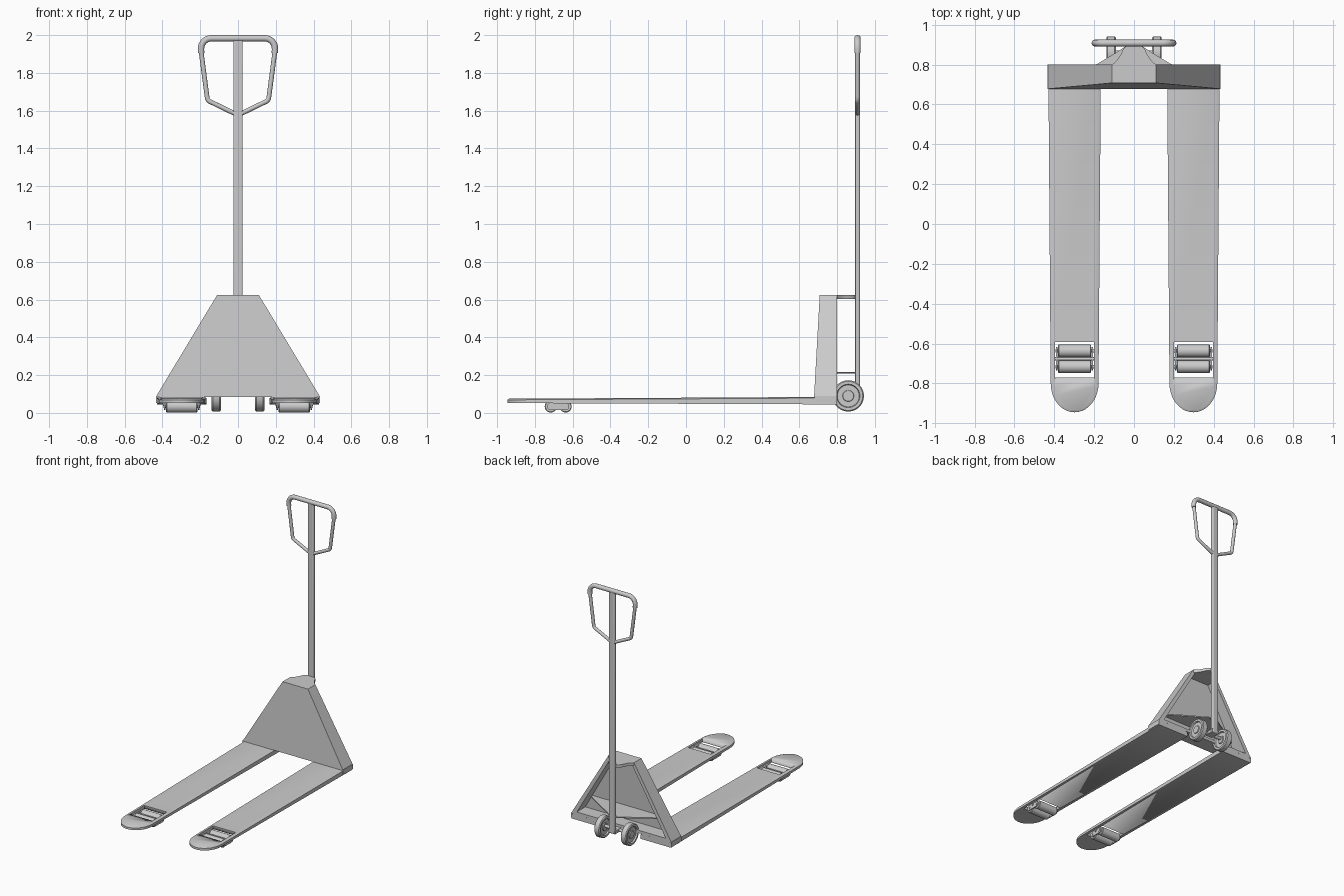
import bpy, bmesh
from math import sin, cos, pi

if "Cube" in bpy.data.objects:
    bpy.data.objects.remove(bpy.data.objects["Cube"])


def finish(bm, name, smooth=True):
    bmesh.ops.recalc_face_normals(bm, faces=bm.faces)
    me = bpy.data.meshes.new(name)
    bm.to_mesh(me)
    bm.free()
    ob = bpy.data.objects.new(name, me)
    bpy.context.collection.objects.link(ob)
    if smooth:
        bpy.ops.object.select_all(action='DESELECT')
        ob.select_set(True)
        bpy.context.view_layer.objects.active = ob
        bpy.ops.object.shade_smooth_by_angle(angle=0.6)
    return ob


def loft(name, loops):
    """Skin a list of equal-length loops and cap both ends."""
    bm = bmesh.new()
    rings = [[bm.verts.new(p) for p in loop] for loop in loops]
    n = len(rings[0])
    for a, b in zip(rings, rings[1:]):
        for i in range(n):
            j = (i + 1) % n
            bm.faces.new((a[i], a[j], b[j], b[i]))
    bm.faces.new(rings[0])
    bm.faces.new(rings[-1])
    return finish(bm, name)


def lathe_x(name, profile, cx, cy, cz, n=32):
    """Turn (x, radius) pairs around an axis parallel to x."""
    return loft(name, [[(cx + x, cy + r * cos(2 * pi * i / n), cz + r * sin(2 * pi * i / n))
                        for i in range(n)] for x, r in profile])


def box(name, x0, x1, y0, y1, z0, z1, bevel=0.0):
    ring = [(x0, y0), (x1, y0), (x1, y1), (x0, y1)]
    ob = loft(name, [[(x, y, z) for x, y in ring] for z in (z0, z1)])
    if bevel:
        m = ob.modifiers.new("bevel", 'BEVEL')
        m.width, m.segments = bevel, 3
    return ob


def slab(name, half, z0, z1):
    """Flat plate mirrored about x = 0 from its right half outline."""
    ring = half + [(-x, y) for x, y in reversed(half)]
    return loft(name, [[(x, y, z) for x, y in ring] for z in (z0, z1)])


def tube(name, pts, r):
    cu = bpy.data.curves.new(name, 'CURVE')
    cu.dimensions = '3D'
    cu.bevel_depth, cu.bevel_resolution, cu.use_fill_caps = r, 4, True
    sp = cu.splines.new('POLY')
    sp.points.add(len(pts) - 1)
    for p, (x, z) in zip(sp.points, pts):
        p.co = (x, POLE_Y, z, 1)
    ob = bpy.data.objects.new(name, cu)
    bpy.context.collection.objects.link(ob)
    return ob


POLE_Y = 0.908
FORK_X = 0.298

# Forks with rounded tips, chamfered top edges and roller openings
for s, side in ((-1, "left"), (1, "right")):
    cx = s * FORK_X

    def ring(level, inset):
        out = []
        tip = [(0.12 * cos(a), -0.80 + 0.145 * sin(a)) for a in [pi + pi * i / 20 for i in range(21)]]
        for x, y in [(0.132, 0.80), (-0.132, 0.80)] + tip:
            t = (y + 0.945) / 1.745
            bottom, top = 0.052 - 0.007 * t, 0.075 + 0.01 * t
            k = 1 - inset / 0.13
            out.append((cx + x * k, y + inset * 0.5 * (y < 0), bottom if level == 0 else top - level))
        return out

    fork = loft(side + "_fork", [ring(0, 0), ring(0.006, 0), ring(0.0001, 0.016)])
    cutter = box("cutter", cx - 0.098, cx + 0.098, -0.77, -0.593, -0.1, 0.2)
    m = fork.modifiers.new("opening", 'BOOLEAN')
    m.operation, m.object, m.solver = 'DIFFERENCE', cutter, 'EXACT'
    bpy.ops.object.select_all(action='DESELECT')
    fork.select_set(True)
    bpy.context.view_layer.objects.active = fork
    bpy.ops.object.modifier_apply(modifier=m.name)
    bpy.data.objects.remove(cutter)

    # Tandem load rollers, their axles and side links
    for i, y in enumerate((-0.637, -0.716)):
        lathe_x(f"{side}_load_roller_{i + 1}",
                [(-0.083, 0.028), (-0.079, 0.032), (0.079, 0.032), (0.083, 0.028)], cx, y, 0.034, 24)
        lathe_x(f"{side}_roller_axle_{i + 1}", [(-0.096, 0.009), (0.096, 0.009)], cx, y, 0.034, 12)
    cap = [(y0 + 0.019 * cos(a0 + pi * i / 8), 0.034 + 0.019 * sin(a0 + pi * i / 8))
           for y0, a0 in ((-0.637, -pi / 2), (-0.716, pi / 2)) for i in range(9)]
    for e in (-1, 1):
        loft(f"{side}_roller_link", [[(cx + e * x, y, z) for y, z in cap] for x in (0.085, 0.093)])
    lathe_x(side + "_link_pivot", [(-0.099, 0.008), (0.099, 0.008)], cx, -0.6765, 0.045, 12)

    # Steering wheel with recessed rim and raised hub
    half = [(0.02, 0.028), (0.013, 0.03), (0.013, 0.058), (0.024, 0.062), (0.024, 0.077), (0.018, 0.083)]
    lathe_x(side + "_steer_wheel", [(-x, r) for x, r in half] + half[::-1], s * 0.115, 0.859, 0.09, 40)

# Chassis shell: sloped trapezoid housing, open at the back
def trapezoid(hb, ht, z0, z1, yb, yt):
    return [(-hb, yb, z0), (hb, yb, z0), (ht, yt, z1), (-ht, yt, z1)]


loft("chassis_housing", [
    trapezoid(0.435, 0.11, 0.085, 0.625, 0.678, 0.708),
    trapezoid(0.435, 0.11, 0.085, 0.625, 0.80, 0.80),
    trapezoid(0.385, 0.092, 0.107, 0.605, 0.80, 0.80),
    trapezoid(0.385, 0.092, 0.107, 0.605, 0.695, 0.722)])

# Outer skirts joining housing to forks
for s in (-1, 1):
    box("chassis_skirt", s * 0.425, s * 0.435, 0.679, 0.80, 0.052, 0.09)

# Upper and lower tongues that carry the pole
slab("upper_tongue", [(0.105, 0.72), (0.11, 0.80), (0.088, 0.818), (0.068, 0.848), (0.053, 0.88),
                      (0.038, 0.894), (0.018, 0.90)], 0.603, 0.625)
slab("lower_tongue", [(0.345, 0.70), (0.19, 0.80), (0.09, 0.86), (0.045, 0.89), (0.02, 0.898)], 0.208, 0.217)

# Wheel axle and pole foot
lathe_x("steer_axle", [(-0.12, 0.012), (0.12, 0.012)], 0, 0.859, 0.098, 16)
box("pole_foot", -0.03, 0.03, 0.84, 0.918, 0.086, 0.112, 0.004)

# Pole
box("pole", -0.025, 0.025, POLE_Y - 0.0125, POLE_Y + 0.0125, 0.086, 1.98, 0.007)

# Handle loop: thick upper grip and thinner lower frame
arc = [(0.142 + 0.054 * cos(a), 1.927 + 0.056 * sin(a)) for a in [pi / 2 * i / 8 for i in range(9)]]
grip = [(0.195, 1.905)] + arc
tube("handle_grip", grip + [(-x, z) for x, z in reversed(grip)], 0.017)
lower = [(0.195, 1.91), (0.164, 1.675), (0.161, 1.66), (0.152, 1.65), (0.02, 1.586)]
tube("handle_lower_frame", lower + [(0, 1.582)] + [(-x, z) for x, z in reversed(lower)], 0.0125)
